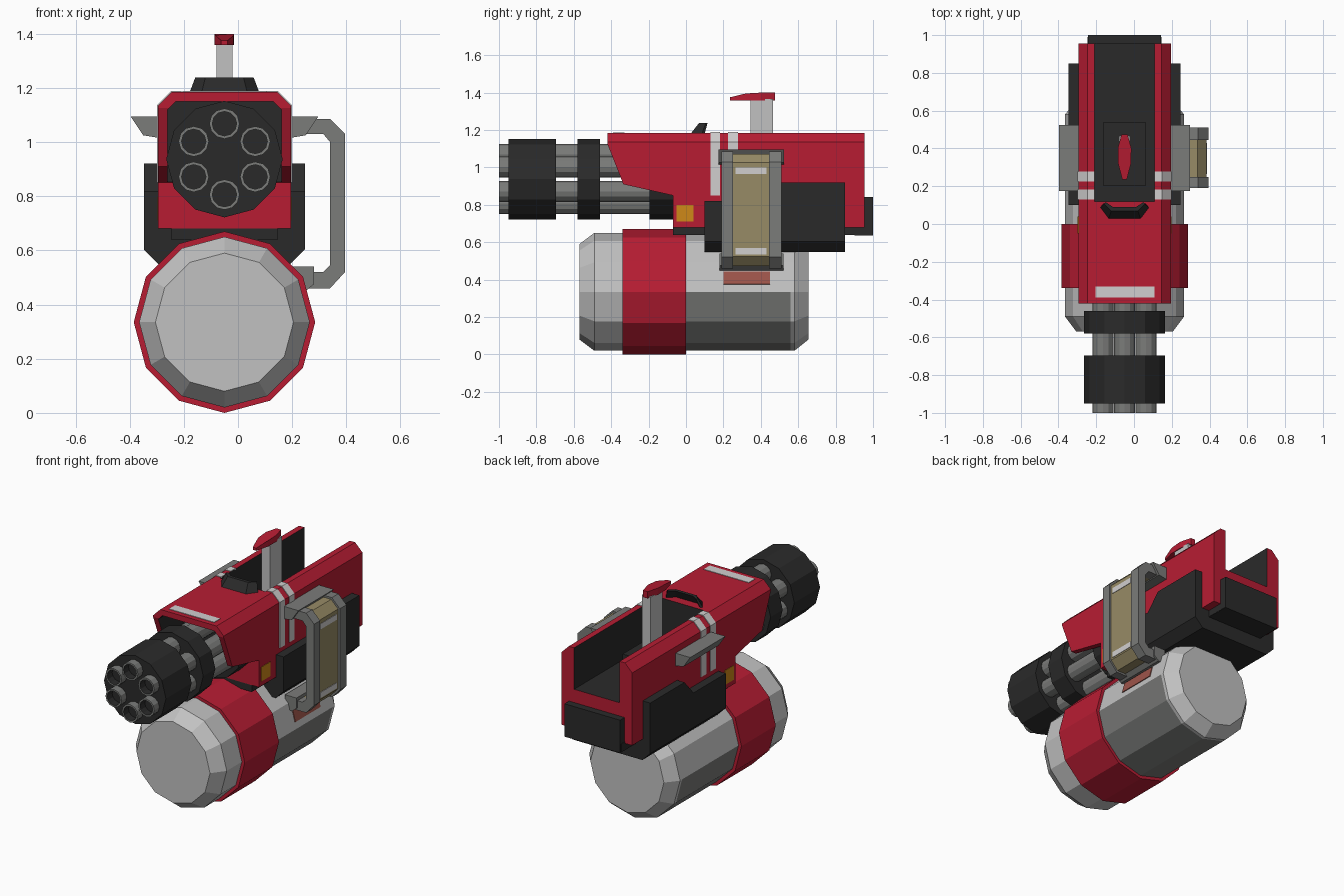
import bpy, bmesh, math
from mathutils import Matrix

if "Cube" in bpy.data.objects:
    bpy.data.objects.remove(bpy.data.objects["Cube"])

CX = -0.05            # symmetry plane of the gun body
TZ, BZ = 0.335, 0.937  # heights of tank axis and barrel axis


def mat(name, r, g, b):
    m = bpy.data.materials.new(name)
    m.diffuse_color = [(c / 255) ** 2.2 for c in (r, g, b)] + [1]
    m.use_nodes = True
    m.node_tree.nodes["Principled BSDF"].inputs["Base Color"].default_value = m.diffuse_color
    return m


RED = mat("red", 182, 34, 54)
BLACK = mat("black", 46, 46, 46)
LIGHT = mat("light grey", 192, 192, 192)
MID = mat("mid grey", 122, 123, 121)
TAN = mat("tan", 150, 138, 102)
WHITE = mat("white", 208, 206, 206)
ORANGE = mat("orange", 205, 135, 30)
RUST = mat("dull red", 155, 85, 75)


def finish(name, bm, *mats):
    bmesh.ops.recalc_face_normals(bm, faces=bm.faces)
    me = bpy.data.meshes.new(name)
    bm.to_mesh(me)
    bm.free()
    for m in mats:
        me.materials.append(m)
    ob = bpy.data.objects.new(name, me)
    bpy.context.collection.objects.link(ob)
    return ob


def prism_bm(pts, axis, a, b):
    """Extrude a 2D outline along an axis from a to b."""
    put = {'x': lambda p, t: (t, p[0], p[1]),
           'y': lambda p, t: (p[0], t, p[1]),
           'z': lambda p, t: (p[0], p[1], t)}[axis]
    bm = bmesh.new()
    lo = [bm.verts.new(put(p, a)) for p in pts]
    hi = [bm.verts.new(put(p, b)) for p in pts]
    n = len(pts)
    bm.faces.new(lo)
    bm.faces.new(hi)
    for i in range(n):
        j = (i + 1) % n
        bm.faces.new((lo[i], lo[j], hi[j], hi[i]))
    return bm


def prism(name, pts, axis, a, b, *mats):
    return finish(name, prism_bm(pts, axis, a, b), *mats)


def box(name, x0, x1, y0, y1, z0, z1, *mats):
    return prism(name, [(x0, y0), (x1, y0), (x1, y1), (x0, y1)], 'z', z0, z1, *mats)


def lathe(name, profile, cx, cz, *mats, n=12):
    """Revolve (radius, y) points around a y axis, a vertex on top."""
    bm = bmesh.new()
    rings = [[bm.verts.new((cx + r * math.sin(2 * math.pi * k / n), y,
                            cz + r * math.cos(2 * math.pi * k / n)))
              for k in range(n)] for r, y in profile]
    for p, q in zip(rings, rings[1:]):
        for k in range(n):
            j = (k + 1) % n
            bm.faces.new((p[k], p[j], q[j], q[k]))
    bm.faces.new(rings[0])
    bm.faces.new(rings[-1])
    return finish(name, bm, *mats)


def side_pts(pts, s):
    """Place (distance from centre plane, z) points on side s."""
    return [(CX + s * d, z) for d, z in pts]


def cut(ob, cutter):
    cutter.data.polygons.foreach_set("material_index", [1] * len(cutter.data.polygons))
    m = ob.modifiers.new("cut", 'BOOLEAN')
    m.operation, m.solver, m.object = 'DIFFERENCE', 'EXACT', cutter
    bpy.context.view_layer.objects.active = ob
    bpy.ops.object.modifier_apply(modifier=m.name)
    bpy.data.objects.remove(cutter)


# Tank: faceted drum with darker lower sides, and a red band
tank = lathe("tank", [(0.255, -0.57), (0.315, -0.49), (0.315, 0.0), (0.315, 0.56),
                      (0.315, 0.58), (0.255, 0.655)], CX, TZ, LIGHT, MID)
for f in tank.data.polygons:
    if 0.1 < f.center.y < 0.5 and f.center.z < TZ:
        f.material_index = 1
lathe("tank_band", [(0.335, -0.34), (0.335, 0.0)], CX, TZ, RED)

# Housing: side profile with chamfered top edges, hollow nose and open rear channel
prof = [(-0.42, 1.185), (-0.42, 1.125), (-0.335, 0.91), (-0.07, 0.85),
        (-0.07, 0.68), (0.955, 0.68), (0.955, 1.185)]
bm = prism_bm(prof, 'x', CX - 0.245, CX + 0.245)
top = [e for e in bm.edges if all(v.co.z > 1.18 for v in e.verts)
       and abs(e.verts[0].co.y - e.verts[1].co.y) > 0.5]
bmesh.ops.bevel(bm, geom=top, offset=0.05, segments=1, affect='EDGES')
housing = finish("housing", bm, RED, BLACK)
nose = [(0.21, 0.78), (0.21, 1.12), (0.18, 1.15)]
cut(housing, prism("nose_cutter", side_pts(nose, 1) + side_pts(nose[::-1], -1),
                   'y', -0.5, -0.078, RED, BLACK))
cut(housing, box("channel_cutter", CX - 0.158, CX + 0.158, 0.12, 1.1, 0.925, 1.4, RED, BLACK))

# Channel floor block, base plate, rear block
box("channel_block", CX - 0.112, CX + 0.112, 0.2, 0.54, 0.92, 1.0, BLACK)
box("base_plate", CX - 0.195, CX + 0.195, -0.07, 0.99, 0.638, 0.69, BLACK)
box("rear_block", CX - 0.193, CX + 0.193, 0.9, 1.0, 0.636, 0.842, BLACK)

# Side boxes: one wide body, stepped up at the back and chamfered below
step = [(0.1, 0.548), (0.85, 0.548), (0.85, 0.92), (0.51, 0.92), (0.42, 0.82), (0.1, 0.82)]
bm = prism_bm(step, 'x', CX - 0.297, CX + 0.297)
low = [e for e in bm.edges if all(v.co.z < 0.55 for v in e.verts)
       and abs(e.verts[0].co.y - e.verts[1].co.y) > 0.5]
bmesh.ops.bevel(bm, geom=low, offset=0.055, segments=1, affect='EDGES')
finish("side_boxes", bm, BLACK)

# Barrels with hollow muzzles, held by three collars
for k in range(6):
    a = math.radians(30 + 60 * k)
    lathe("barrel_%d" % (k + 1), [(0.056, -0.07), (0.056, -1.0), (0.045, -1.0), (0.045, -0.92)],
          CX + 0.131 * math.cos(a), BZ + 0.131 * math.sin(a), MID, BLACK)
    for f in bpy.data.objects["barrel_%d" % (k + 1)].data.polygons:
        r = math.hypot(f.center.x - CX - 0.131 * math.cos(a), f.center.z - BZ - 0.131 * math.sin(a))
        if -0.99 < f.center.y < -0.9 and r < 0.05:
            f.material_index = 1
for name, y0, y1 in (("muzzle_collar", -0.95, -0.695), ("middle_collar", -0.58, -0.46),
                     ("rear_collar", -0.195, -0.065)):
    lathe(name, [(0.215, y0), (0.215, y1)], CX, BZ, BLACK)

# Details on both sides: brackets, stripes and warning plates
bracket = [(0.24, 1.095), (0.347, 1.095), (0.30, 1.025), (0.24, 1.015)]
stripe = [(0.158, 1.18), (0.158, 1.189), (0.197, 1.189), (0.249, 1.137),
          (0.249, 0.85), (0.24, 0.85), (0.24, 1.133), (0.193, 1.18)]
for s, side in ((1, "right"), (-1, "left")):
    prism("bracket_" + side, side_pts(bracket, s), 'y', 0.175, 0.525, MID)
    for k, y in enumerate((0.13, 0.225)):
        prism("stripe_%s_%d" % (side, k + 1), side_pts(stripe, s), 'y', y, y + 0.052, WHITE)
    prism("warning_plate_" + side, side_pts([(0.24, 0.71), (0.248, 0.71), (0.248, 0.8), (0.24, 0.8)], s),
          'y', -0.05, 0.04, ORANGE)
box("nose_stripe", CX - 0.155, CX + 0.158, -0.39, -0.33, 1.18, 1.188, WHITE)

# Carry handle on the right: two grey rails around a recessed tan grip
outer = [(0.19, 1.085), (0.34, 1.085), (0.395, 1.03), (0.395, 0.52), (0.34, 0.46), (0.2, 0.46)]
inner = [(0.2, 0.52), (0.315, 0.52), (0.34, 0.545), (0.34, 1.0), (0.315, 1.03), (0.19, 1.03)]
for name, y0, y1 in (("handle_rail_front", 0.19, 0.25), ("handle_rail_rear", 0.445, 0.51)):
    prism(name, outer + inner, 'y', y0, y1, MID)
grip_out = [(0.19, 1.073), (0.335, 1.073), (0.383, 1.025), (0.383, 0.525), (0.335, 0.472), (0.2, 0.472)]
prism("handle_grip", grip_out + inner, 'y', 0.25, 0.445, TAN)
for k, z in enumerate((0.965, 0.535)):
    box("grip_mark_%d" % (k + 1), 0.38, 0.386, 0.265, 0.43, z, z + 0.035, WHITE)
prism("handle_foot", [(0.2, 0.45), (0.25, 0.45), (0.28, 0.475), (0.28, 0.54), (0.2, 0.54)],
      'y', 0.18, 0.52, MID)

# Dull red plate on the tank below the handle
plate = box("tank_plate", -0.004, 0.004, 0.2, 0.45, -0.04, 0.03, RUST)
a = math.radians(15)
plate.matrix_world = (Matrix.Translation((CX + 0.305 * math.cos(a), 0, TZ + 0.305 * math.sin(a)))
                      @ Matrix.Rotation(-a, 4, 'Y'))

# Rear sight: post with a pointed cap sloping down to the front
box("sight_post", CX - 0.03, CX + 0.03, 0.345, 0.465, 0.92, 1.365, LIGHT)
cap = [(-0.012, 0.235), (0.012, 0.235), (0.034, 0.32), (0.036, 0.4), (0.016, 0.475),
       (-0.016, 0.475), (-0.036, 0.4), (-0.034, 0.32)]
bm = prism_bm([(CX + x, y) for x, y in cap], 'z', 1.358, 1.4)
for v in bm.verts:
    if v.co.z > 1.39 and v.co.y < 0.33:
        v.co.z -= (0.34 - v.co.y) * 0.24
finish("sight_cap", bm, RED)

# Front sight: bowed plate leaning back
bow = [(-0.13, 0.085), (-0.085, 0.025), (0.085, 0.025), (0.13, 0.085),
       (0.12, 0.1), (0.075, 0.06), (-0.075, 0.06), (-0.12, 0.1)]
bm = prism_bm([(CX + x, y) for x, y in bow], 'z', 1.18, 1.238)
for v in bm.verts:
    if v.co.z > 1.2:
        v.co.x = CX + (v.co.x - CX) * 0.83
        v.co.y = 0.07 + (v.co.y - 0.025) * 0.6
finish("front_sight", bm, BLACK)
